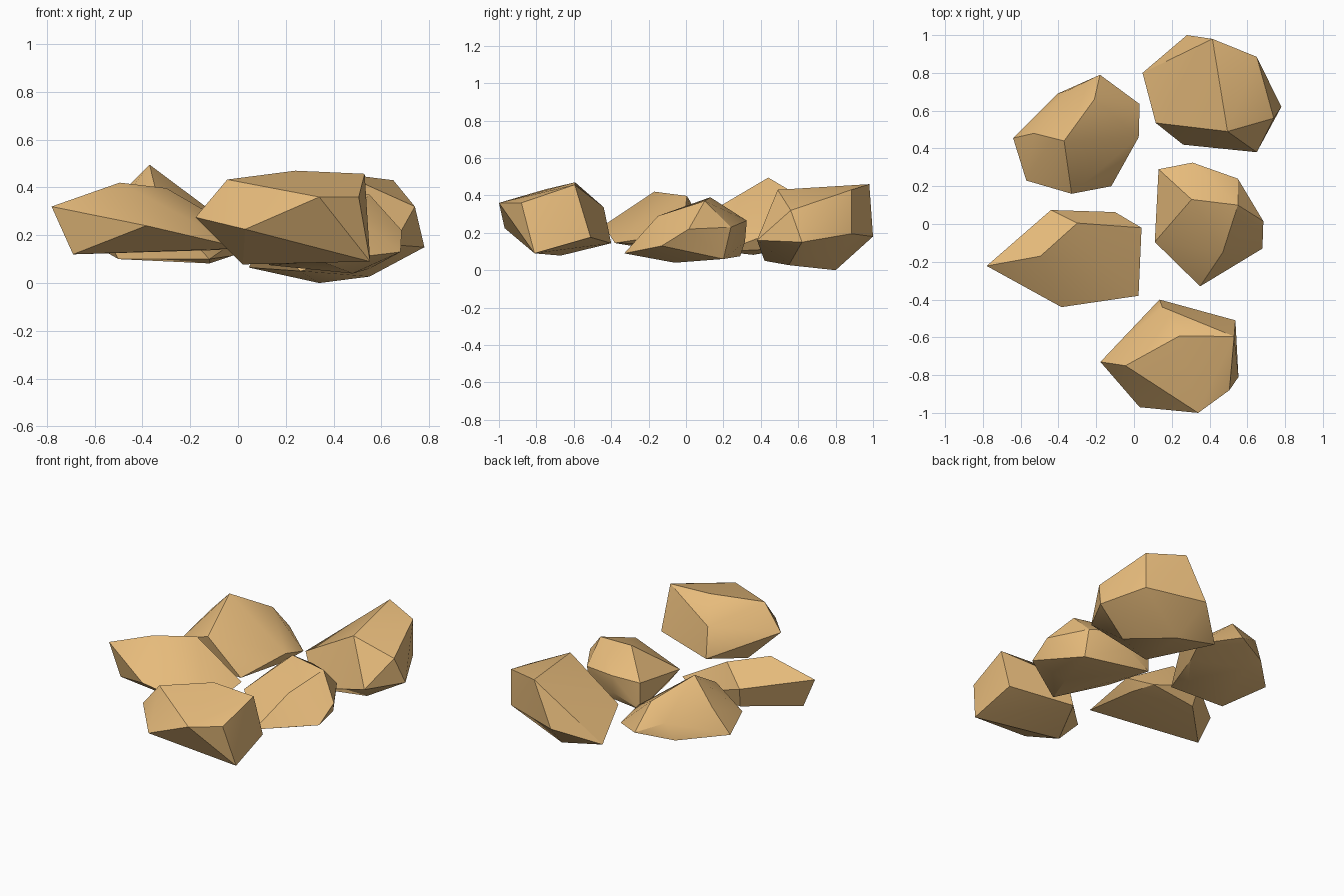
import bpy, bmesh, math

stone = bpy.data.materials.new("tan_stone")
stone.diffuse_color = (0.80, 0.50, 0.20, 1)


def rock(name, corners):
    """Chipped rock: convex hull of a few corner points, coplanar facets merged."""
    bm = bmesh.new()
    for c in corners:
        bm.verts.new(c)
    hull = bmesh.ops.convex_hull(bm, input=bm.verts)
    junk = {g for g in hull["geom_interior"] + hull["geom_unused"]
            if isinstance(g, bmesh.types.BMVert)}
    bmesh.ops.delete(bm, geom=list(junk), context='VERTS')
    bmesh.ops.dissolve_limit(bm, angle_limit=math.radians(4),
                             verts=bm.verts, edges=bm.edges)
    bmesh.ops.recalc_face_normals(bm, faces=bm.faces)
    mesh = bpy.data.meshes.new(name)
    bm.to_mesh(mesh)
    bm.free()
    obj = bpy.data.objects.new(name, mesh)
    bpy.context.collection.objects.link(obj)
    mesh.materials.append(stone)
    bpy.ops.object.select_all(action='DESELECT')
    obj.select_set(True)
    bpy.context.view_layer.objects.active = obj
    bpy.ops.object.shade_smooth_by_angle(angle=math.radians(30))


# front rock
rock("front_rock", [
    (.135, -.40, .144), (.15, -.44, .337), (.537, -.51, .176), (.53, -.595, .457),
    (.553, -.81, .09), (.505, -.88, .36), (.34, -1.0, .36), (.03, -.97, .225),
    (-.178, -.73, .275), (-.045, -.75, .433), (.24, -.593, .47), (.02, -.67, .078)])

# long pointed rock on the left
rock("left_rock", [
    (-.78, -.222, .32), (-.69, -.23, .12), (-.44, .074, .28), (-.42, .04, .15),
    (-.10, .063, .17), (.04, -.02, .2), (.024, -.38, .145), (-.384, -.44, .24),
    (-.495, -.17, .42), (-.30, .005, .397), (-.02, -.05, .14)])

# peaked rock at the back left
rock("back_left_rock", [
    (-.37, .44, .495), (-.18, .79, .2), (.03, .635, .15), (.025, .46, .2),
    (-.12, .20, .1), (-.33, .16, .33), (-.57, .23, .23), (-.64, .455, .18),
    (-.53, .48, .335), (-.405, .69, .17), (-.345, .71, .275), (-.21, .66, .365),
    (-.5, .22, .1), (-.35, .62, .13), (-.02, .5, .115), (-.12, .36, .082)])

# large rock at the back right
rock("back_right_rock", [
    (.045, .80, .065), (.28, 1.0, .18), (.415, .98, .46), (.65, .885, .43),
    (.65, .885, .195), (.78, .62, .15), (.74, .56, .32), (.65, .38, .16),
    (.495, .49, .43), (.26, .42, .05), (.115, .535, .21), (.34, .8, 0),
    (.55, .55, .027)])

# rock on the right
rock("right_rock", [
    (.13, .29, .25), (.13, .29, .075), (.31, .325, .265), (.31, .315, .15),
    (.55, .24, .23), (.55, .10, .37), (.305, .13, .39), (.685, .015, .22),
    (.68, -.13, .13), (.35, -.33, .09), (.47, -.15, .29), (.11, -.095, .2),
    (.55, .2, .06), (.48, -.06, .04), (.16, -.05, .12)])
